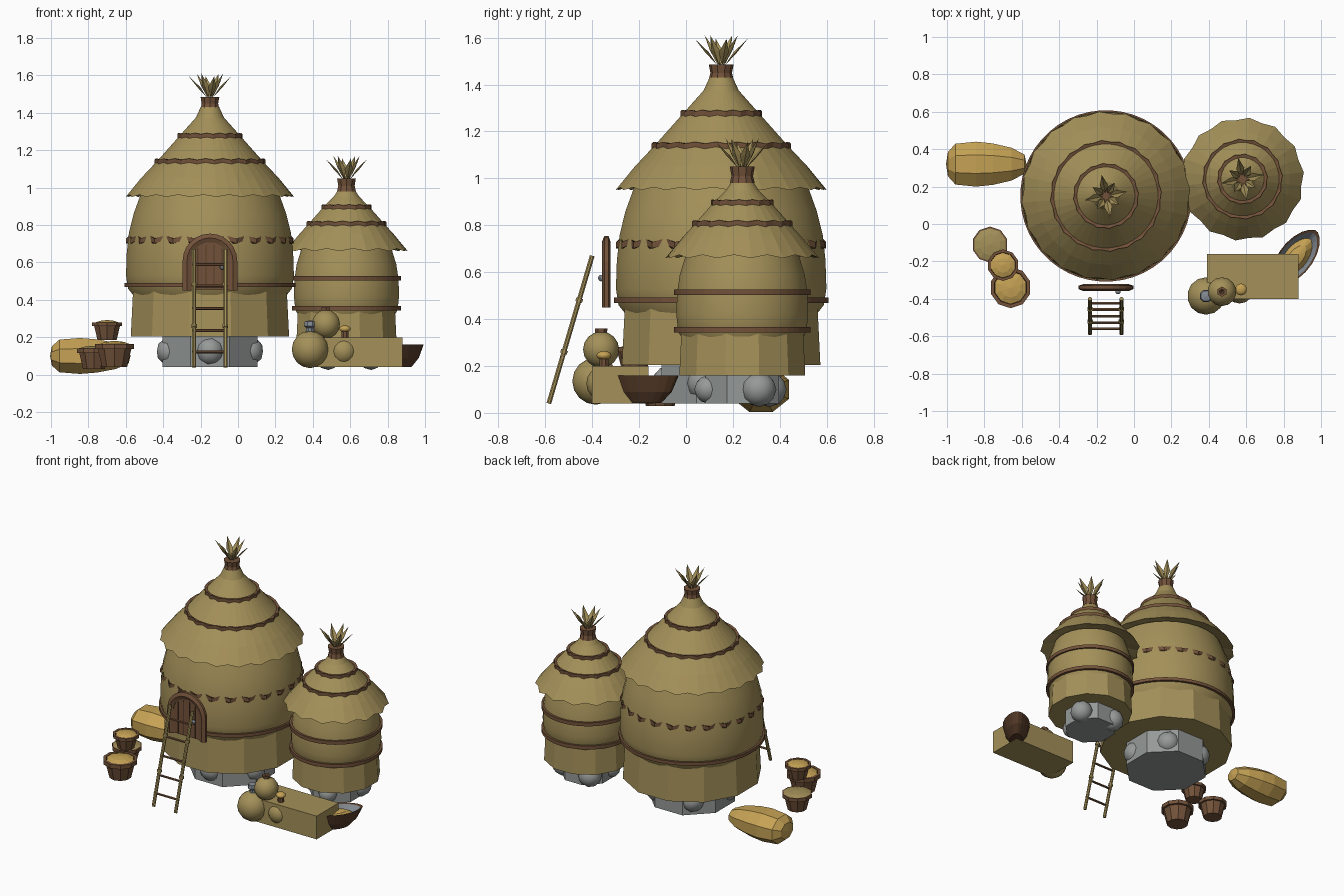
import bpy, bmesh, math
from mathutils import Vector

if "Cube" in bpy.data.objects:
    bpy.data.objects.remove(bpy.data.objects["Cube"])

def material(name, rgb):
    m = bpy.data.materials.new(name)
    m.diffuse_color = (*rgb, 1)
    m.use_nodes = True
    m.node_tree.nodes["Principled BSDF"].inputs["Base Color"].default_value = m.diffuse_color
    return m

M = {
    "straw": material("straw", (0.37, 0.28, 0.10)),
    "gold": material("grain_gold", (0.56, 0.36, 0.09)),
    "brown": material("rope_brown", (0.17, 0.085, 0.042)),
    "dark": material("dark_wood", (0.095, 0.045, 0.022)),
    "stone": material("stone_grey", (0.30, 0.32, 0.31)),
    "blue": material("blue_grey", (0.23, 0.26, 0.29)),
}

def finish(name, bm, mats, loc=(0, 0, 0), rot=(0, 0, 0), smooth=False):
    bmesh.ops.remove_doubles(bm, verts=bm.verts, dist=1e-5)
    bmesh.ops.recalc_face_normals(bm, faces=bm.faces)
    me = bpy.data.meshes.new(name)
    bm.to_mesh(me)
    bm.free()
    for m in mats:
        me.materials.append(M[m])
    ob = bpy.data.objects.new(name, me)
    bpy.context.collection.objects.link(ob)
    ob.location, ob.rotation_euler = loc, rot
    if smooth:
        bpy.context.view_layer.objects.active = ob
        bpy.ops.object.select_all(action='DESELECT')
        ob.select_set(True)
        bpy.ops.object.shade_smooth_by_angle(angle=math.radians(35))
    return ob

def lathe(name, prof, n, mat, loc=(0, 0, 0), rot=(0, 0, 0), smooth=False,
          sx=1, sy=1, pinch=0, loop=False, inner=None):
    """Revolve (r, z[, wave]) points; wave pulls every second vertex in and up.
    Segments from index inner[0] on take the material inner[1]."""
    bm = bmesh.new()
    rings = []
    for p in prof:
        r, z, w = (*p, 0)[:3]
        ring = []
        for i in range(n):
            a = 2 * math.pi * (i + 0.5) / n
            k = w if i % 2 else 0
            s = math.sin(a)
            ring.append(bm.verts.new(((r - k) * math.cos(a) * sx,
                                      (r - k) * s * abs(s) ** pinch * sy, z + k)))
        rings.append(ring)
    segs = len(prof) if loop else len(prof) - 1
    for j in range(segs):
        a, b = rings[j], rings[(j + 1) % len(prof)]
        for i in range(n):
            f = bm.faces.new((a[i], a[(i + 1) % n], b[(i + 1) % n], b[i]))
            f.material_index = 1 if inner and j >= inner[0] else 0
    return finish(name, bm, [mat] + ([inner[1]] if inner else []), loc, rot, smooth)

def ball(name, loc, r, mat, squash=1.0, n=14):
    prof = [(r * math.sin(t * math.pi / 8), -r * squash * math.cos(t * math.pi / 8)) for t in range(9)]
    return lathe(name, prof, n, mat, loc, smooth=True)

def rock(name, loc, r):
    bm = bmesh.new()
    bmesh.ops.create_icosphere(bm, subdivisions=2, radius=r)
    return finish(name, bm, ["stone"], loc, smooth=True)

def rod(name, p, q, r, mat, n=6):
    p, q = Vector(p), Vector(q)
    d = q - p
    return lathe(name, [(0, 0), (r, 0), (r, d.length), (0, d.length)], n, mat, p,
                 d.to_track_quat('Z', 'Y').to_euler())

def box(name, lo, hi, mat):
    bm = bmesh.new()
    bmesh.ops.create_cube(bm, size=1)
    for v in bm.verts:
        v.co = [lo[i] + (v.co[i] + 0.5) * (hi[i] - lo[i]) for i in range(3)]
    return finish(name, bm, [mat])

def band(name, loc, r, z, h, wave, n=48, t=0.02):
    lathe(name, [(r - t, z - h), (r, z - h, wave), (r, z + h, wave), (r - t, z + h)],
          n, "brown", loc, loop=True)

def leaves(name, loc, z):
    """Crown of eight folded straw blades."""
    bm = bmesh.new()
    for i in range(8):
        a = i * math.pi / 4 + 0.2
        d, s = Vector((math.cos(a), math.sin(a), 0)), Vector((-math.sin(a), math.cos(a), 0))
        rt, h = ((0.115, 0.115), (0.085, 0.13))[i % 2]
        up = Vector((0, 0, z))
        base, tip = d * 0.015 + up, d * rt + up + Vector((0, 0, h))
        mid = d * rt * 0.5 + up + Vector((0, 0, h * 0.5))
        b, t, l, r, c = [bm.verts.new(v) for v in
                         (base, tip, mid + s * 0.022, mid - s * 0.022, mid + d * 0.012)]
        for f in ((b, l, c), (l, t, c), (b, c, r), (c, t, r)):
            bm.faces.new(f)
    finish(name, bm, ["straw"], loc)

# Main granary
A = (-0.15, 0.15, 0)
lathe("main_stone_base", [(0, 0.04), (0.275, 0.04), (0.275, 0.21), (0, 0.21)], 8, "stone", A)
for i in range(5):
    a = math.radians(-90 + 72 * i)
    rock("main_boulder", (A[0] + 0.22 * math.cos(a), A[1] + 0.22 * math.sin(a), 0.125), 0.078)
lathe("main_skirt", [(0, 0.205), (0.438, 0.205), (0.425, 0.46), (0, 0.46)], 12, "straw", A)
lathe("main_body", [(0.385, 0.39), (0.44, 0.46), (0.451, 0.53), (0.447, 0.65), (0.435, 0.76),
                    (0.41, 0.86), (0.37, 0.97), (0, 0.98)], 32, "straw", A, smooth=True)
band("main_lower_band", A, 0.458, 0.48, 0.011, 0)
band("main_dashed_band", A, 0.449, 0.715, 0.013, 0.016)
lathe("main_roof", [(0, 0.98), (0.36, 0.98), (0.452, 0.95, 0.012), (0.37, 1.05, 0.005), (0.285, 1.14),
                    (0.16, 1.28), (0.075, 1.375), (0.05, 1.43), (0, 1.43)], 40, "straw", A)
band("main_roof_band_low", A, 0.298, 1.135, 0.013, 0.008, 40)
band("main_roof_band_high", A, 0.175, 1.273, 0.013, 0.006, 32)
lathe("main_roof_tie", [(0, 1.42), (0.053, 1.42), (0.046, 1.45), (0.053, 1.485), (0, 1.485)], 10, "brown", A)
leaves("main_roof_crown", A, 1.48)

# Small granary
B = (0.58, 0.24, 0)
lathe("small_stone_base", [(0, 0.04), (0.17, 0.04), (0.17, 0.165), (0, 0.165)], 8, "stone", B)
for i, deg in enumerate((28, -75, 130, 200)):
    a = math.radians(deg)
    rock("small_boulder", (B[0] + 0.15 * math.cos(a), B[1] + 0.15 * math.sin(a), 0.1), (0.075, 0.06)[i % 2])
lathe("small_skirt", [(0, 0.16), (0.278, 0.16), (0.268, 0.36), (0, 0.36)], 12, "straw", B)
lathe("small_body", [(0.24, 0.29), (0.275, 0.345), (0.283, 0.42), (0.28, 0.51), (0.268, 0.59),
                     (0.24, 0.68), (0, 0.69)], 28, "straw", B, smooth=True)
band("small_band_low", B, 0.291, 0.355, 0.012, 0)
band("small_band_high", B, 0.291, 0.515, 0.012, 0)
lathe("small_roof", [(0, 0.69), (0.24, 0.69), (0.33, 0.66, 0.014), (0.255, 0.75, 0.005), (0.205, 0.805),
                     (0.125, 0.895), (0.07, 0.95), (0.046, 0.985), (0, 0.985)], 28, "straw", B)
band("small_roof_band_low", B, 0.215, 0.803, 0.012, 0.007, 32)
band("small_roof_band_high", B, 0.135, 0.893, 0.012, 0.005, 28)
lathe("small_roof_tie", [(0, 0.98), (0.053, 0.98), (0.046, 1.01), (0.053, 1.05), (0, 1.05)], 10, "brown", B)
leaves("small_roof_crown", B, 1.04)

# Arched door
def arch(w, z0, zs):
    pts = [(-w, z0)] + [(-w * math.cos(math.pi * i / 12), zs + w * math.sin(math.pi * i / 12))
                        for i in range(13)] + [(w, z0)]
    return [Vector((x - 0.15, 0, z)) for x, z in pts]

bm = bmesh.new()
outer, core, inn = arch(0.146, 0.45, 0.608), arch(0.123, 0.45, 0.608), arch(0.1, 0.45, 0.608)
section = [(outer, -0.33), (outer, -0.348), (core, -0.358), (inn, -0.348), (inn, -0.33), (core, -0.322)]
rows = [[bm.verts.new((p.x, y, p.z)) for p in pts] for pts, y in section]
for j in range(6):
    a, b = rows[j], rows[(j + 1) % 6]
    for i in range(14):
        bm.faces.new((a[i], a[i + 1], b[i + 1], b[i]))
for end in (0, -1):
    bm.faces.new([r[end] for r in rows])
finish("door_frame", bm, ["brown"])
bm = bmesh.new()
panel = bm.faces.new([bm.verts.new((p.x, -0.345, p.z)) for p in arch(0.102, 0.455, 0.608)])
ext = bmesh.ops.extrude_face_region(bm, geom=[panel])
for v in ext["geom"]:
    if isinstance(v, bmesh.types.BMVert):
        v.co.y = -0.33
finish("door_panel", bm, ["brown"])
for x in (-0.065, -0.022, 0.022, 0.065):
    box("door_plank_gap", (x - 0.153, -0.349, 0.46), (x - 0.147, -0.344, 0.608 + 0.095 - abs(x) * 0.4), "dark")
ball("door_knob", (-0.085, -0.362, 0.575), 0.014, "blue", n=8)

# Ladder
def lean(t, x):
    return Vector((x, -0.585 + 0.185 * t, 0.04 + 0.63 * t))
for x in (-0.235, -0.067):
    rod("ladder_rail", lean(0, x), lean(1, x), 0.011, "straw", 8)
    for t in (0.35, 0.7):
        rod("ladder_knot", lean(t - 0.012, x), lean(t + 0.012, x), 0.016, "straw", 8)
for t in (0.13, 0.31, 0.5, 0.69, 0.87):
    rod("ladder_rung", lean(t, -0.245), lean(t, -0.057), 0.008, "brown")

# Baskets of grain
def basket(loc, r, h, fill):
    lathe("basket", [(0, 0), (0.64 * r, 0), (0.86 * r, h * 0.78), (r, h * 0.78), (r, h),
                     (0.82 * r, h), (0.8 * r, h * 0.85), (0, h * 0.85)], 10, "brown", loc)
    w = 0.8 if fill == "gold" else 0.99
    lathe("basket_fill", [(w * r, h * 0.98), (w * 0.6 * r, h * 1.08), (0, h * 1.13)], 10, fill, loc)
basket((-0.66, -0.34, 0.04), 0.11, 0.125, "gold")
basket((-0.70, -0.22, 0.185), 0.084, 0.095, "gold")
basket((-0.77, -0.11, 0.03), 0.096, 0.11, "straw")

# Grain sack lying along x
lathe("grain_sack", [(0, -0.21), (0.055, -0.2), (0.095, -0.13), (0.12, -0.03), (0.13, 0.06),
                     (0.118, 0.17), (0.07, 0.21), (0, 0.22)][::-1], 8, "gold",
      (-0.785, 0.32, 0.1), (0, -math.pi / 2, 0), sx=0.8)
bpy.data.objects["grain_sack"].rotation_euler = (0, math.pi / 2, math.pi)
bpy.data.objects["grain_sack"].rotation_euler = (0, -math.pi / 2, 0)

# Bench with gourds
box("bench", (0.39, -0.40, 0.04), (0.88, -0.16, 0.20), "straw")
ball("gourd_large", (0.385, -0.385, 0.135), 0.1, "straw")
lathe("gourd_large_stopper", [(0.022, 0.22), (0.022, 0.25), (0.035, 0.26), (0.03, 0.285), (0, 0.29)],
      8, "blue", (0.385, -0.385, 0))
ball("gourd_upper", (0.47, -0.362, 0.27), 0.077, "straw")
lathe("gourd_upper_neck", [(0.024, 0.33), (0.027, 0.36), (0.014, 0.36), (0, 0.35)], 6, "brown", (0.47, -0.362, 0))
ball("gourd_small", (0.565, -0.35, 0.125), 0.075, "straw")
lathe("gourd_small_neck", [(0.02, 0.19), (0.02, 0.235), (0, 0.235)], 8, "brown", (0.572, -0.35, 0))
ball("gourd_small_lid", (0.572, -0.35, 0.245), 0.032, "gold", 0.6, 10)

# Boat-shaped trough beside the bench
C, turn = (0.865, -0.18, 0), (0, 0, math.radians(52))
lathe("trough", [(0, 0.04), (0.5, 0.042), (0.8, 0.09), (1, 0.16), (0.9, 0.155), (0.65, 0.11), (0, 0.1)],
      20, "dark", C, turn, sx=0.182, sy=0.09, pinch=0.2, inner=(4, "blue"))
lathe("trough_grain", [(0.72, 0.115), (0.45, 0.145), (0, 0.155)], 14, "gold", C, turn, sx=0.182, sy=0.085, pinch=0.2)
